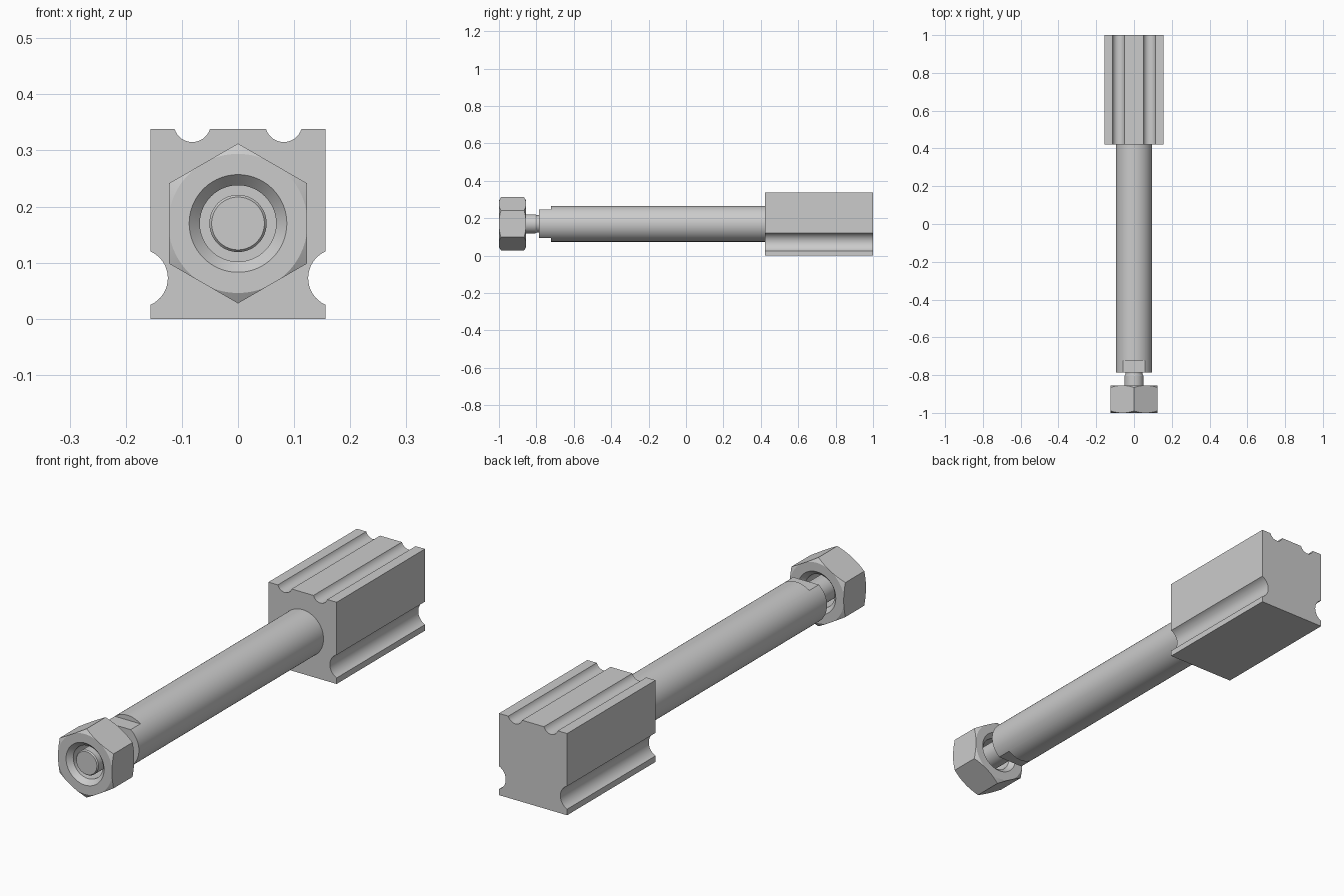
import bpy, bmesh
from math import sin, cos, pi, radians, atan2

if "Cube" in bpy.data.objects:
    bpy.data.objects.remove(bpy.data.objects["Cube"])

AXIS_Z = 0.17   # height of the bolt axis


def make_object(name, bm):
    bmesh.ops.remove_doubles(bm, verts=bm.verts, dist=1e-6)
    bmesh.ops.recalc_face_normals(bm, faces=bm.faces)
    mesh = bpy.data.meshes.new(name)
    bm.to_mesh(mesh)
    bm.free()
    obj = bpy.data.objects.new(name, mesh)
    bpy.context.collection.objects.link(obj)
    return obj


def prism(name, outline, y0, y1):
    """Extrude an (x, z) outline along y."""
    bm = bmesh.new()
    face = bm.faces.new([bm.verts.new((x, y0, z)) for x, z in outline])
    ext = bmesh.ops.extrude_face_region(bm, geom=[face])
    for v in ext["geom"]:
        if isinstance(v, bmesh.types.BMVert):
            v.co.y = y1
    return make_object(name, bm)


def lathe(name, profile, closed=False, steps=96):
    """Revolve (radius, y) points around the bolt axis."""
    bm = bmesh.new()
    verts = [bm.verts.new((r, y, AXIS_Z)) for r, y in profile]
    ends = verts[1:] + verts[:1] if closed else verts[1:]
    edges = [bm.edges.new(pair) for pair in zip(verts, ends)]
    bmesh.ops.spin(bm, geom=verts + edges, cent=(0, 0, AXIS_Z), axis=(0, 1, 0),
                   angle=2 * pi, steps=steps, use_duplicate=False)
    return make_object(name, bm)


def boolean(obj, cutter, operation):
    mod = obj.modifiers.new(operation, "BOOLEAN")
    mod.operation, mod.solver, mod.object = operation, "EXACT", cutter
    bpy.context.view_layer.objects.active = obj
    bpy.ops.object.modifier_apply(modifier=mod.name)
    bpy.data.objects.remove(cutter, do_unlink=True)


def arc(cx, cz, start, end, r, n=16):
    return [(cx + r * cos(start + (end - start) * i / n),
             cz + r * sin(start + (end - start) * i / n)) for i in range(n + 1)]


# Block: half outline with a side groove and a top groove, then mirrored
W, H = 0.156, 0.338
side = atan2(0.0475, -0.021)
top = atan2(-0.010, 0.0315)
half = [(W, 0)]
half += arc(0.177, 0.0725, 2 * pi - side, side, 0.052)
half += [(W, H)]
half += arc(0.0815, 0.348, top, -pi - top, 0.033)
outline = half + [(-x, z) for x, z in reversed(half)]
block = prism("grooved_block", outline, 0.422, 1.0)

# Rod with narrow chamfered stud at the front
rod = lathe("rod_and_stud", [
    (0, -0.99), (0.047, -0.99), (0.051, -0.985), (0.051, -0.805), (0.046, -0.797),
    (0.046, -0.785), (0.096, -0.785), (0.096, 0.43), (0, 0.43)])

# Wrench flats above and below the rod end
for sign in (-1, 1):
    a, b = AXIS_Z + sign * 0.076, AXIS_Z + sign * 0.15
    flat = prism("flat_cutter", [(-0.15, a), (0.15, a), (0.15, b), (-0.15, b)], -0.82, -0.722)
    flat.hide_render = True
    boolean(rod, flat, "DIFFERENCE")

# Hex nut: chamfered, countersunk ring trimmed to a hexagon
nut = lathe("hex_nut", [
    (0.087, -1.0), (0.124, -1.0), (0.15, -0.985), (0.15, -0.870), (0.124, -0.855),
    (0.087, -0.855), (0.068, -0.875), (0.068, -0.98)], closed=True)
hexagon = [(0.1425 * sin(i * pi / 3), AXIS_Z + 0.1425 * cos(i * pi / 3)) for i in range(6)]
hex_cutter = prism("hex_cutter", hexagon, -1.1, -0.8)
hex_cutter.hide_render = True
boolean(nut, hex_cutter, "INTERSECT")

# Smooth the round surfaces, keep the edges sharp
bpy.ops.object.select_all(action="DESELECT")
for obj in (block, rod, nut):
    obj.select_set(True)
bpy.context.view_layer.objects.active = block
bpy.ops.object.shade_smooth_by_angle(angle=radians(25))
